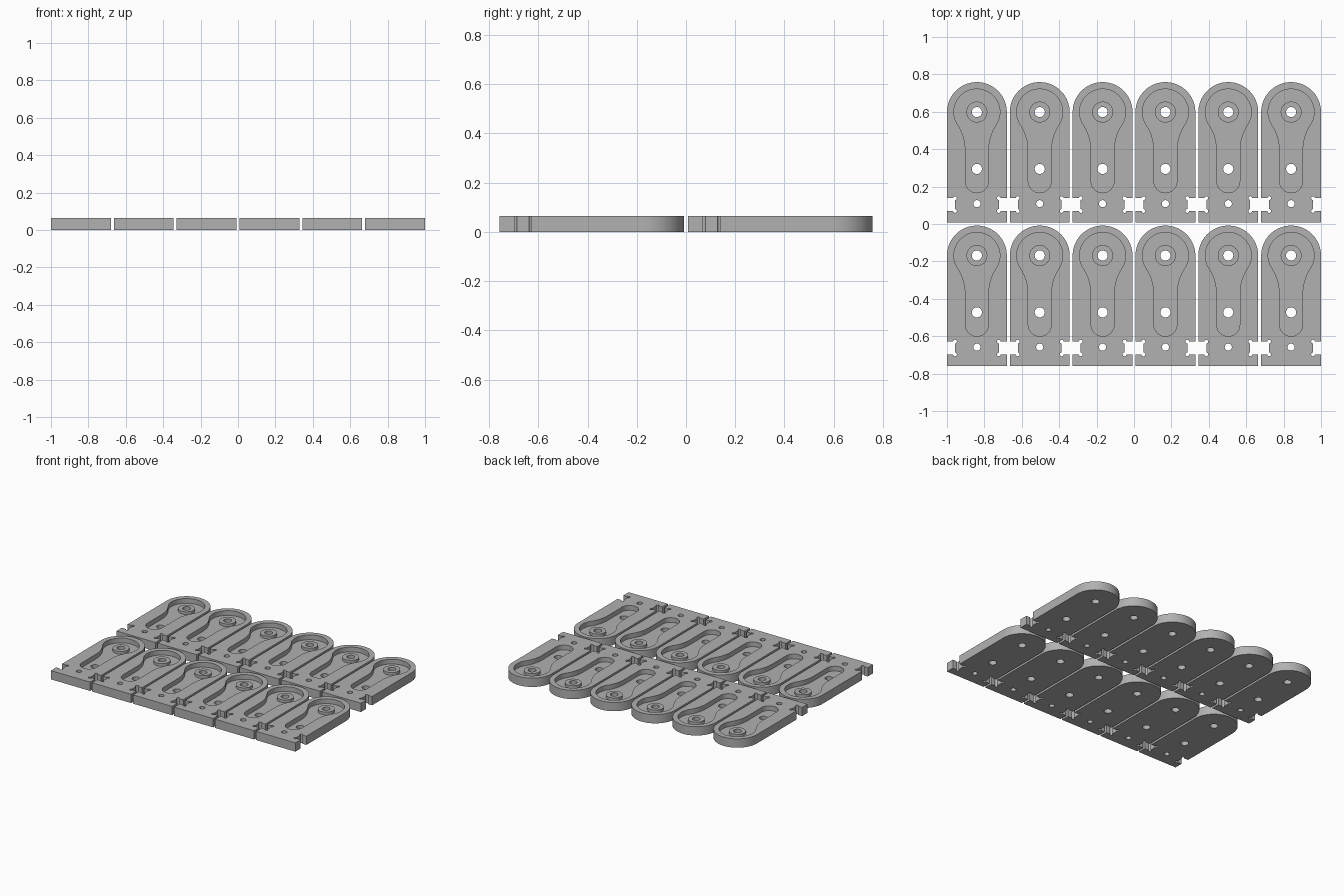
import bpy, bmesh, math
from mathutils import Vector

if "Cube" in bpy.data.objects:
    bpy.data.objects.remove(bpy.data.objects["Cube"])

H, FLOOR, BOSS = 0.065, 0.03, 0.05      # plate top, recess floor, boss top
R, LENGTH = 0.16, 0.75                  # half width and length of one plate
HEAD_Y = LENGTH - R
PITCH_X, PITCH_Y = 0.336, 0.767

grey = bpy.data.materials.new("plain grey")
grey.diffuse_color = (0.44, 0.44, 0.44, 1)
grey.use_nodes = True
grey.node_tree.nodes["Principled BSDF"].inputs["Base Color"].default_value = grey.diffuse_color


def arc(cx, cy, r, a0, a1, n):
    """Points along an arc, angles in degrees."""
    angles = [math.radians(a0 + (a1 - a0) * i / n) for i in range(n + 1)]
    return [(cx + r * math.cos(a), cy + r * math.sin(a)) for a in angles]


def prism(name, outline, z0, z1):
    """Extrude a closed outline from z0 to z1."""
    bm = bmesh.new()
    face = bm.faces.new([bm.verts.new((x, y, z0)) for x, y in outline])
    top = bmesh.ops.extrude_face_region(bm, geom=[face])["geom"]
    verts = [v for v in top if isinstance(v, bmesh.types.BMVert)]
    bmesh.ops.translate(bm, verts=verts, vec=Vector((0, 0, z1 - z0)))
    bmesh.ops.recalc_face_normals(bm, faces=bm.faces[:])
    mesh = bpy.data.meshes.new(name)
    bm.to_mesh(mesh)
    bm.free()
    obj = bpy.data.objects.new(name, mesh)
    bpy.context.collection.objects.link(obj)
    return obj


def disc(name, x, y, r, z0, z1, n=32):
    return prism(name, arc(x, y, r, 0, 360, n)[:-1], z0, z1)


def boolean(target, tool, operation):
    mod = target.modifiers.new(tool.name, "BOOLEAN")
    mod.operation, mod.solver, mod.object = operation, "EXACT", tool
    tool.hide_render = True
    tools.append(tool)


tools = []

# Plate: square foot and round head
plate = prism("plate", [(-R, 0), (R, 0)] + arc(0, HEAD_Y, R, 0, 180, 48), 0, H)

# Keyhole recess: round head, filleted neck, round slot end
head_r, neck, fillet = 0.123, 0.0615, 0.243
drop = math.sqrt((head_r + fillet) ** 2 - (neck + fillet) ** 2)
a = math.degrees(math.atan2(drop, neck + fillet))
right = arc(neck + fillet, HEAD_Y - drop, fillet, 180, 180 - a, 10)
left = [(-x, y) for x, y in reversed(right)]
keyhole = (arc(0, HEAD_Y, head_r, -a, 180 + a, 48) + left[1:]
           + arc(0, 0.22, neck, 180, 360, 24) + right[:-1])
boolean(plate, prism("recess_cutter", keyhole, FLOOR, H + 0.05), "DIFFERENCE")

# Raised boss around the head hole
boolean(plate, disc("boss", 0, HEAD_Y, 0.056, FLOOR - 0.01, BOSS), "UNION")

# Through holes
for y, r in ((HEAD_Y, 0.027), (0.286, 0.027), (0.1, 0.019)):
    boolean(plate, disc("hole_cutter", 0, y, r, -0.05, H + 0.05), "DIFFERENCE")

# Side notches with round relief in the inner corners
for s in (-1, 1):
    x, y0, y1 = s * (R - 0.043), 0.061, 0.13
    box = [(x, y0), (s * 0.2, y0), (s * 0.2, y1), (x, y1)]
    boolean(plate, prism("notch_cutter", box, -0.05, H + 0.05), "DIFFERENCE")
    for y in (y0, y1):
        boolean(plate, disc("relief_cutter", x, y, 0.01, -0.06, H + 0.06, 16), "DIFFERENCE")

# Bake the finished plate and drop the cutters
graph = bpy.context.evaluated_depsgraph_get()
mesh = bpy.data.meshes.new_from_object(plate.evaluated_get(graph))
mesh.name = "link_plate"
mesh.materials.clear()
mesh.materials.append(grey)
for obj in tools + [plate]:
    bpy.data.objects.remove(obj)

# Two rows of six plates
plates = []
for row in range(2):
    for col in range(6):
        obj = bpy.data.objects.new(f"link_plate_{row + 1}_{col + 1}", mesh)
        obj.location = ((col - 2.5) * PITCH_X, -0.7585 + row * PITCH_Y, 0)
        bpy.context.collection.objects.link(obj)
        plates.append(obj)

# Smooth the round walls, keep the edges sharp
bpy.context.view_layer.objects.active = plates[0]
plates[0].select_set(True)
bpy.ops.object.shade_smooth_by_angle(angle=math.radians(30))
